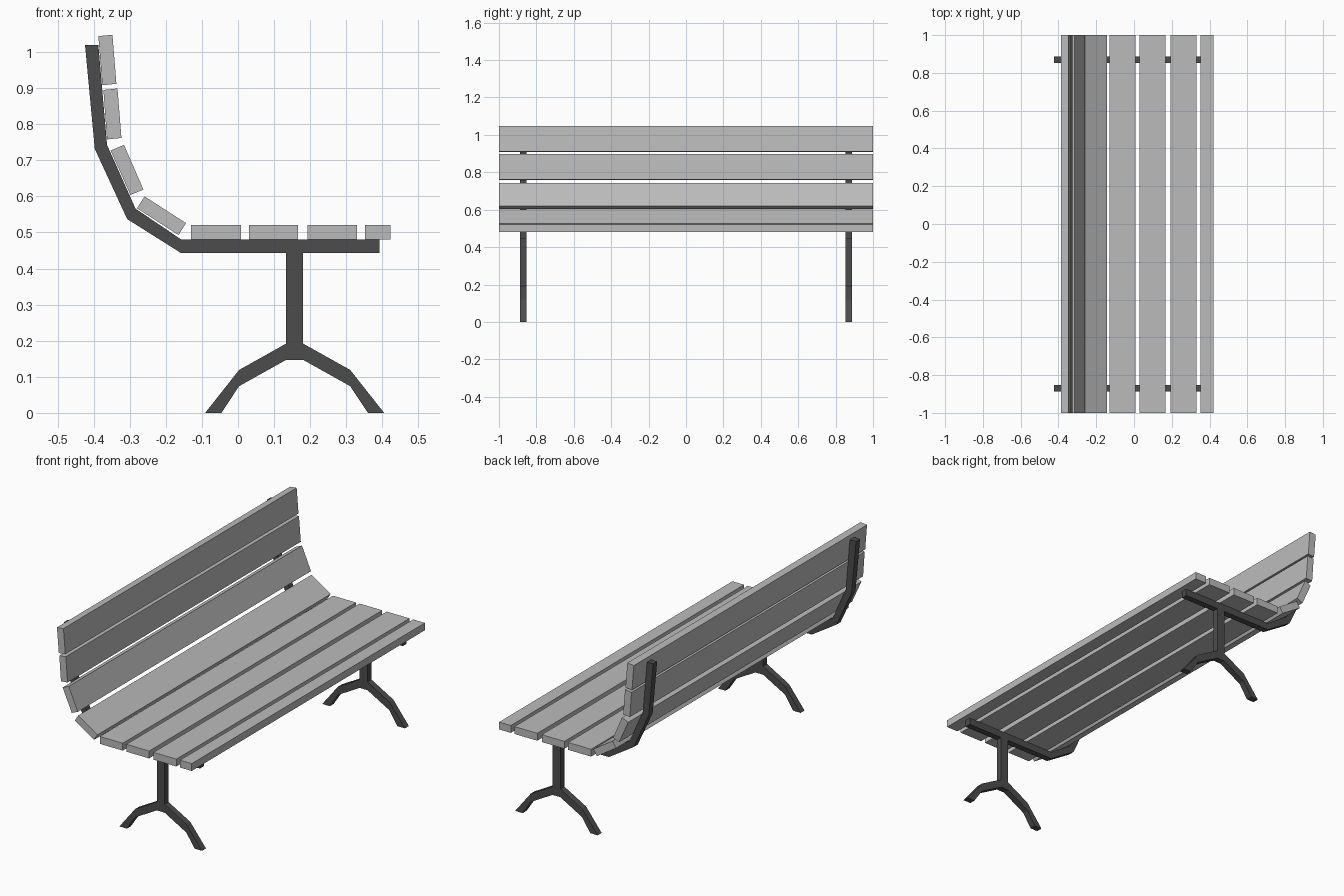
import bpy, bmesh

if "Cube" in bpy.data.objects:
    bpy.data.objects.remove(bpy.data.objects["Cube"])

def material(name, v):
    m = bpy.data.materials.new(name)
    m.diffuse_color = (v, v, v, 1)
    m.use_nodes = True
    m.node_tree.nodes["Principled BSDF"].inputs["Base Color"].default_value = m.diffuse_color
    return m

WOOD = material("light grey slats", 0.5)
IRON = material("dark grey iron", 0.073)

def extrude_profile(name, pts, y0, y1, mat):
    """Extrude an (x, z) outline from y0 to y1."""
    bm = bmesh.new()
    face = bm.faces.new([bm.verts.new((x, y0, z)) for x, z in pts])
    ext = bmesh.ops.extrude_face_region(bm, geom=[face], use_keep_orig=True)
    for v in ext["geom"]:
        if isinstance(v, bmesh.types.BMVert):
            v.co.y = y1
    bmesh.ops.recalc_face_normals(bm, faces=bm.faces)
    me = bpy.data.meshes.new(name)
    bm.to_mesh(me)
    bm.free()
    me.materials.append(mat)
    ob = bpy.data.objects.new(name, me)
    bpy.context.collection.objects.link(ob)
    return ob

# seat slats: x ranges
for i, (a, b) in enumerate([(-0.13, 0.008), (0.03, 0.166), (0.193, 0.33), (0.352, 0.422)]):
    extrude_profile(f"seat_slat_{i + 1}",
                    [(a, 0.481), (b, 0.481), (b, 0.521), (a, 0.521)], -1, 1, WOOD)

# back slats: tilted cross-sections following the curved frame
back = [
    [(-0.280, 0.567), (-0.259, 0.600), (-0.144, 0.526), (-0.165, 0.493)],
    [(-0.353, 0.727), (-0.316, 0.743), (-0.262, 0.619), (-0.298, 0.604)],
    [(-0.373, 0.895), (-0.334, 0.899), (-0.323, 0.762), (-0.363, 0.758)],
    [(-0.387, 1.044), (-0.348, 1.048), (-0.337, 0.912), (-0.376, 0.908)],
]
for i, pts in enumerate(back):
    extrude_profile(f"back_slat_{i + 1}", pts, -1, 1, WOOD)

# iron supports: bent rail and forked leg, one at each end
rail = [(-0.424, 1.02), (-0.397, 0.732), (-0.307, 0.537), (-0.158, 0.443),
        (0.392, 0.443), (0.392, 0.481), (-0.158, 0.481), (-0.284, 0.566),
        (-0.363, 0.743), (-0.387, 1.02)]
CX = 0.157
half = [(0.0235, 0.445), (0.0235, 0.192), (0.154, 0.119), (0.248, 0),
        (0.203, 0), (0.154, 0.074), (0.0235, 0.147)]
leg = [(CX + x, z) for x, z in half] + [(CX - x, z) for x, z in reversed(half)]
for side, s in (("left", -1), ("right", 1)):
    extrude_profile(f"{side}_rail", rail, s * 0.853, s * 0.887, IRON)
    extrude_profile(f"{side}_leg", leg, s * 0.853, s * 0.887, IRON)
